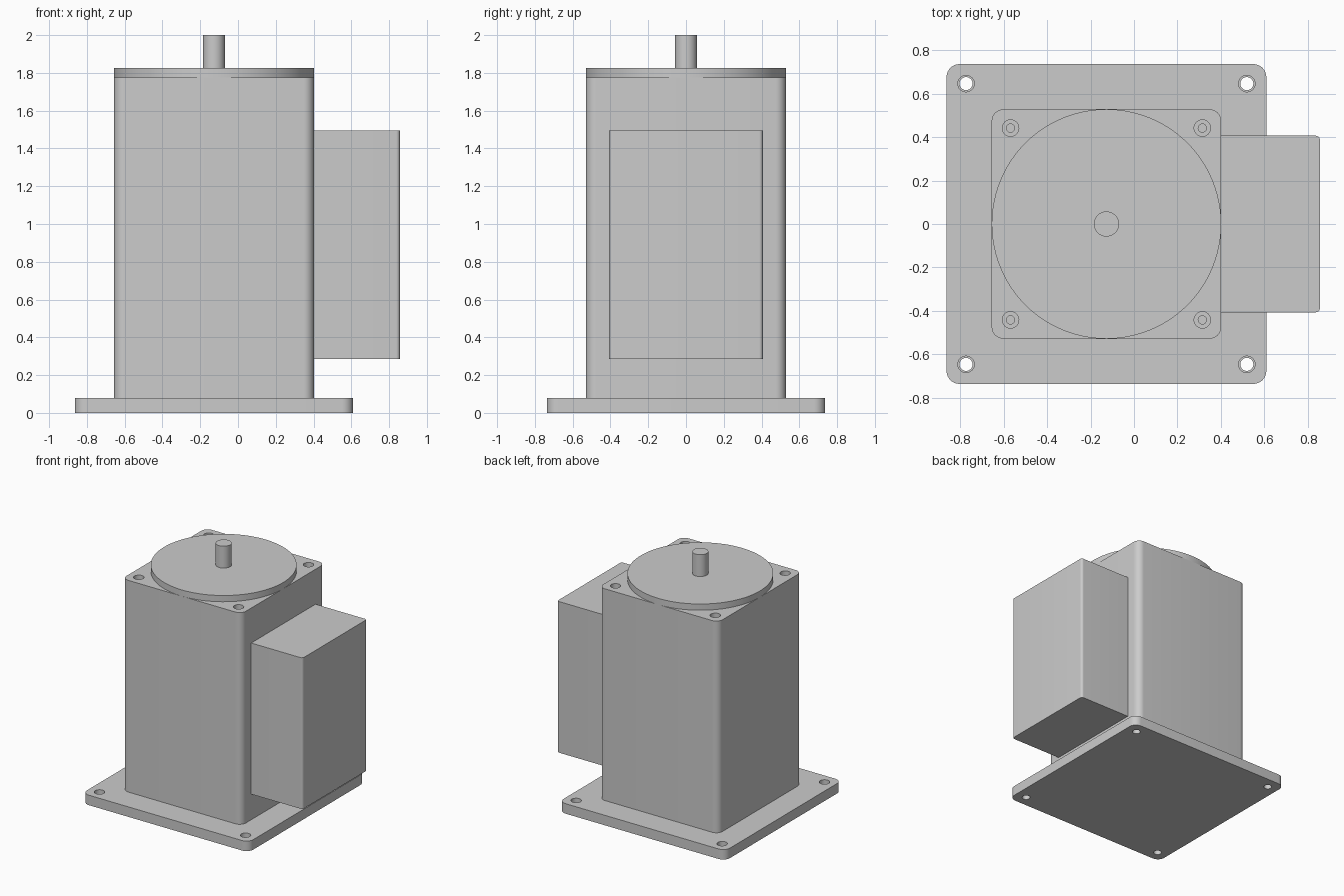
import bpy
import bmesh
import math

cube = bpy.data.objects.get("Cube")
if cube:
    bpy.data.objects.remove(cube, do_unlink=True)

CX = -0.127        # motor axis
BASE_TOP = 0.08
BODY_TOP = 1.775

grey = bpy.data.materials.new("plain grey")
grey.use_nodes = True
colour = (0.6, 0.6, 0.6, 1)
grey.diffuse_color = colour
grey.node_tree.nodes["Principled BSDF"].inputs["Base Color"].default_value = colour


def prism(name, outline, z0, z1):
    """Extrude a closed xy outline from z0 to z1."""
    bm = bmesh.new()
    face = bm.faces.new([bm.verts.new((x, y, z0)) for x, y in outline])
    up = bmesh.ops.extrude_face_region(bm, geom=[face])["geom"]
    bmesh.ops.translate(bm, vec=(0, 0, z1 - z0),
                        verts=[v for v in up if isinstance(v, bmesh.types.BMVert)])
    bmesh.ops.recalc_face_normals(bm, faces=bm.faces)
    mesh = bpy.data.meshes.new(name)
    bm.to_mesh(mesh)
    bm.free()
    mesh.materials.append(grey)
    obj = bpy.data.objects.new(name, mesh)
    bpy.context.collection.objects.link(obj)
    return obj


def circle(x, y, r, n=32):
    return [(x + r * math.cos(math.tau * i / n), y + r * math.sin(math.tau * i / n))
            for i in range(n)]


def rounded(x0, x1, half_y, r_left, r_right, steps=8):
    """Rectangle outline whose left and right corners have their own radii."""
    pts = []
    corners = [(x1, half_y, 1, 1, r_right), (x0, half_y, -1, 1, r_left),
               (x0, -half_y, -1, -1, r_left), (x1, -half_y, 1, -1, r_right)]
    for k, (x, y, sx, sy, r) in enumerate(corners):
        if r == 0:
            pts.append((x, y))
            continue
        for i in range(steps + 1):
            a = math.pi / 2 * (k + i / steps)
            pts.append((x - sx * r + r * math.cos(a), y - sy * r + r * math.sin(a)))
    return pts


def activate(obj):
    bpy.ops.object.select_all(action='DESELECT')
    obj.select_set(True)
    bpy.context.view_layer.objects.active = obj


def drill(obj, spread, r, z0, z1):
    """Cut a round hole near each of the four corners."""
    for sx in (-1, 1):
        for sy in (-1, 1):
            cutter = prism("hole_cutter", circle(CX + sx * spread, sy * spread, r), z0, z1)
            cutter.hide_render = True
            mod = obj.modifiers.new("hole", 'BOOLEAN')
            mod.operation = 'DIFFERENCE'
            mod.solver = 'EXACT'
            mod.object = cutter
            activate(obj)
            bpy.ops.object.modifier_apply(modifier=mod.name)
            bpy.data.objects.remove(cutter, do_unlink=True)


# Mounting plate with stepped through holes
plate = prism("base_plate", rounded(CX - 0.737, CX + 0.737, 0.737, 0.06, 0.06), 0, BASE_TOP)
drill(plate, 0.647, 0.03, -0.1, 0.2)
drill(plate, 0.647, 0.038, 0.04, 0.2)

# Motor housing with counterbored screw holes in its top
body = prism("housing", rounded(CX - 0.529, CX + 0.529, 0.529, 0.055, 0.055),
             BASE_TOP, BODY_TOP)
drill(body, 0.442, 0.038, BODY_TOP - 0.04, 1.9)
drill(body, 0.442, 0.019, BODY_TOP - 0.12, 1.9)

# Terminal box on the side
box = prism("terminal_box", rounded(CX + 0.529, 0.857, 0.407, 0, 0.02), 0.285, 1.495)

# Round flange and output shaft
flange = prism("flange_disc", circle(CX, 0, 0.529, 96), BODY_TOP, 1.825)
shaft = prism("output_shaft", circle(CX, 0, 0.058, 40), 1.825, 2.0)

for part in (plate, body, box, flange, shaft):
    activate(part)
    bpy.ops.object.shade_smooth_by_angle(angle=math.radians(30))
